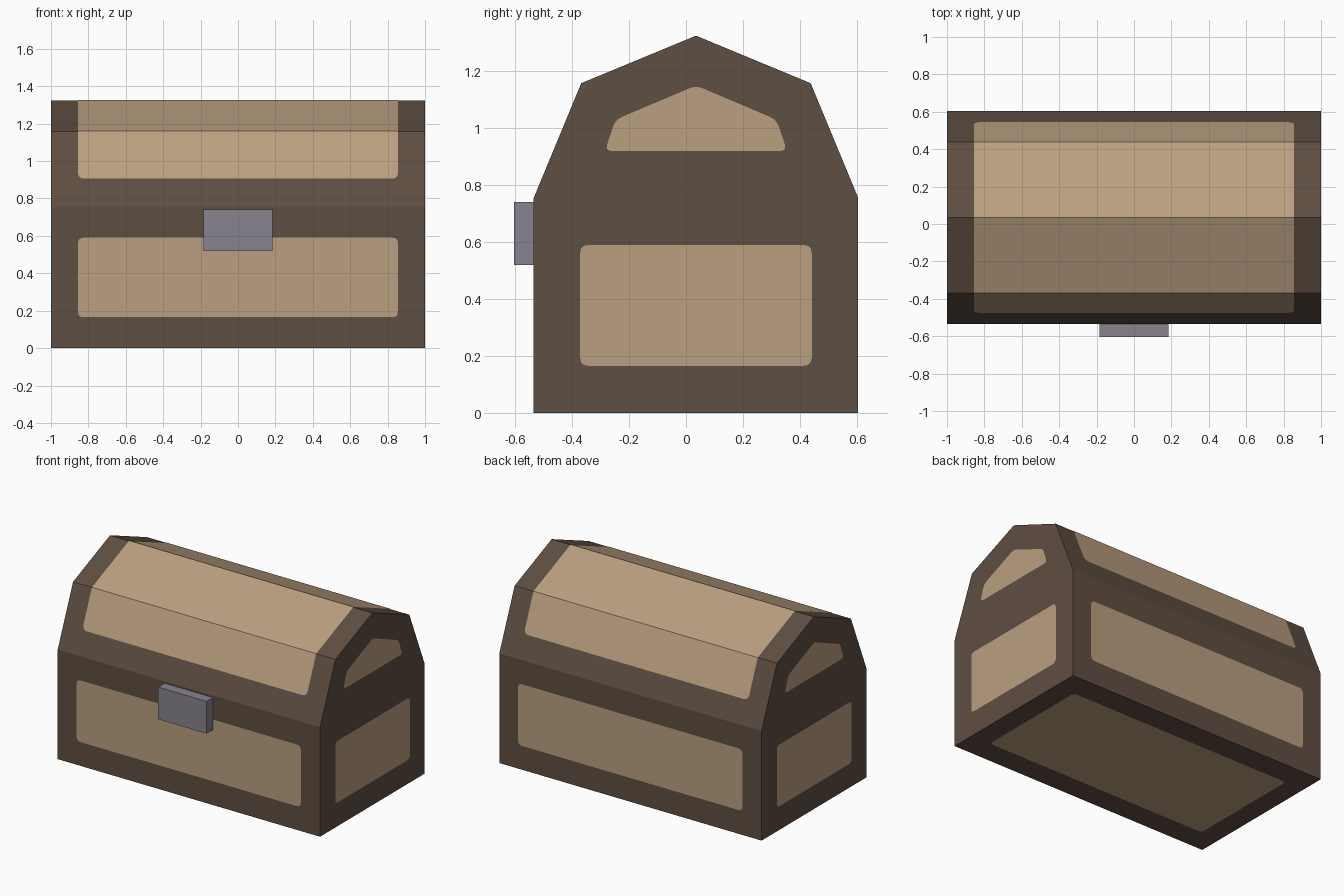
import bpy, bmesh, math
from mathutils import Vector

if "Cube" in bpy.data.objects:
    bpy.data.objects.remove(bpy.data.objects["Cube"])

CY, SEAM, R = 0.035, 0.755, 0.57      # lid centre line, seam height, lid radius
GAP = 0.002                           # how far painted panels stand proud


def material(name, rgb):
    m = bpy.data.materials.new(name)
    lin = [((c / 255 + 0.055) / 1.055) ** 2.4 for c in rgb]
    m.diffuse_color = (*lin, 1)
    m.use_nodes = True
    m.node_tree.nodes["Principled BSDF"].inputs["Base Color"].default_value = m.diffuse_color
    return m


DARK = material("dark wood", (95, 78, 66))
TAN = material("tan wood", (186, 159, 128))
STEEL = material("grey steel", (136, 131, 142))


def make(name, verts, faces, mat, fix=False):
    me = bpy.data.meshes.new(name)
    me.from_pydata([tuple(v) for v in verts], [], faces)
    if fix:
        bm = bmesh.new()
        bm.from_mesh(me)
        bmesh.ops.recalc_face_normals(bm, faces=bm.faces)
        bm.to_mesh(me)
        bm.free()
    me.materials.append(mat)
    ob = bpy.data.objects.new(name, me)
    bpy.context.collection.objects.link(ob)
    return ob


def shell(name, profile):
    """Extrude a (y, z) profile along x, capped at the ends, open on its closing side (the seam)."""
    n = len(profile)
    verts = [(x, y, z) for x in (-1, 1) for y, z in profile]
    faces = [(i, i + 1, n + i + 1, n + i) for i in range(n - 1)]
    faces += [tuple(range(n)), tuple(range(n, 2 * n))]
    return make(name, verts, faces, DARK, True)


def rounded(pts, r):
    """Round the corners of a 2D polygon."""
    out = []
    for i, p in enumerate(pts):
        p = Vector(p)
        a = (Vector(pts[i - 1]) - p).normalized() * r
        b = (Vector(pts[(i + 1) % len(pts)]) - p).normalized() * r
        for t in (0, 0.33, 0.67, 1):
            out.append(p + a * (1 - t) ** 2 + b * t ** 2)
    return out


def panel(name, pts, place, normal, r=0.03):
    """Flat painted panel facing along normal."""
    verts = [Vector(place(*p)) for p in rounded(pts, r)]
    ob = make(name, verts, [tuple(range(len(verts)))], TAN)
    if ob.data.polygons[0].normal.dot(Vector(normal)) < 0:
        ob.data.flip_normals()


def rect(a0, a1, b0, b1):
    return [(a0, b0), (a1, b0), (a1, b1), (a0, b1)]


def arc(radius):
    return [(CY - radius * math.cos(k * math.pi / 4), SEAM + radius * math.sin(k * math.pi / 4))
            for k in range(5)]


# Lower box and octagonal lid
Y0, Y1 = CY - R, CY + R
shell("chest_box", [(Y0, SEAM), (Y0, 0), (Y1, 0), (Y1, SEAM)])
shell("chest_lid", arc(R))

# Panels on the box: front, back and bottom
panel("front_panel", rect(-0.855, 0.855, 0.165, 0.59), lambda a, b: (a, Y0 - GAP, b), (0, -1, 0))
panel("back_panel", rect(-0.855, 0.855, 0.165, 0.59), lambda a, b: (a, Y1 + GAP, b), (0, 1, 0))
panel("bottom_panel", rect(-0.855, 0.855, -0.37, 0.44), lambda a, b: (a, b, 0), (0, 0, -1))
bpy.data.objects["bottom_panel"].location.z = -GAP / 2

# Panels on both ends, box and lid
gable = [(-0.285, 0.92), (0.355, 0.92), (0.318, 1.03), (CY, 1.15), (-0.248, 1.03)]
for side, s in (("left", -1), ("right", 1)):
    place = lambda a, b, s=s: (s * (1 + GAP), a, b)
    panel(side + "_panel", rect(-0.372, 0.442, 0.165, 0.59), place, (s, 0, 0))
    panel(side + "_lid_panel", gable, place, (s, 0, 0), 0.025)

# Tan band wrapped over the lid, with rounded lower corners
prof = [Vector(p) for p in arc(R + GAP)]
start = prof[0].lerp(prof[1], 0.372)
up = (prof[1] - prof[0]).normalized()
r = 0.03
rows = []
for k in range(4):
    a = k * math.pi / 6
    rows.append((start + up * r * (1 - math.cos(a)), 0.855 - r + r * math.sin(a)))
rows.append((prof[1], 0.855))
rows = rows + [(prof[2], 0.855)] + [(Vector((2 * CY - p.x, p.y)), w) for p, w in reversed(rows)]
verts = [(sx * w, p.x, p.y) for p, w in rows for sx in (-1, 1)]
faces = [(2 * i, 2 * i + 1, 2 * i + 3, 2 * i + 2) for i in range(len(rows) - 1)]
make("lid_band", verts, faces, TAN)

# Lock plate on the front
bpy.ops.mesh.primitive_cube_add(size=1, location=(0, -0.57, 0.63))
lock = bpy.context.object
lock.name = "lock"
lock.scale = (0.37, 0.07, 0.222)
lock.data.materials.append(STEEL)
